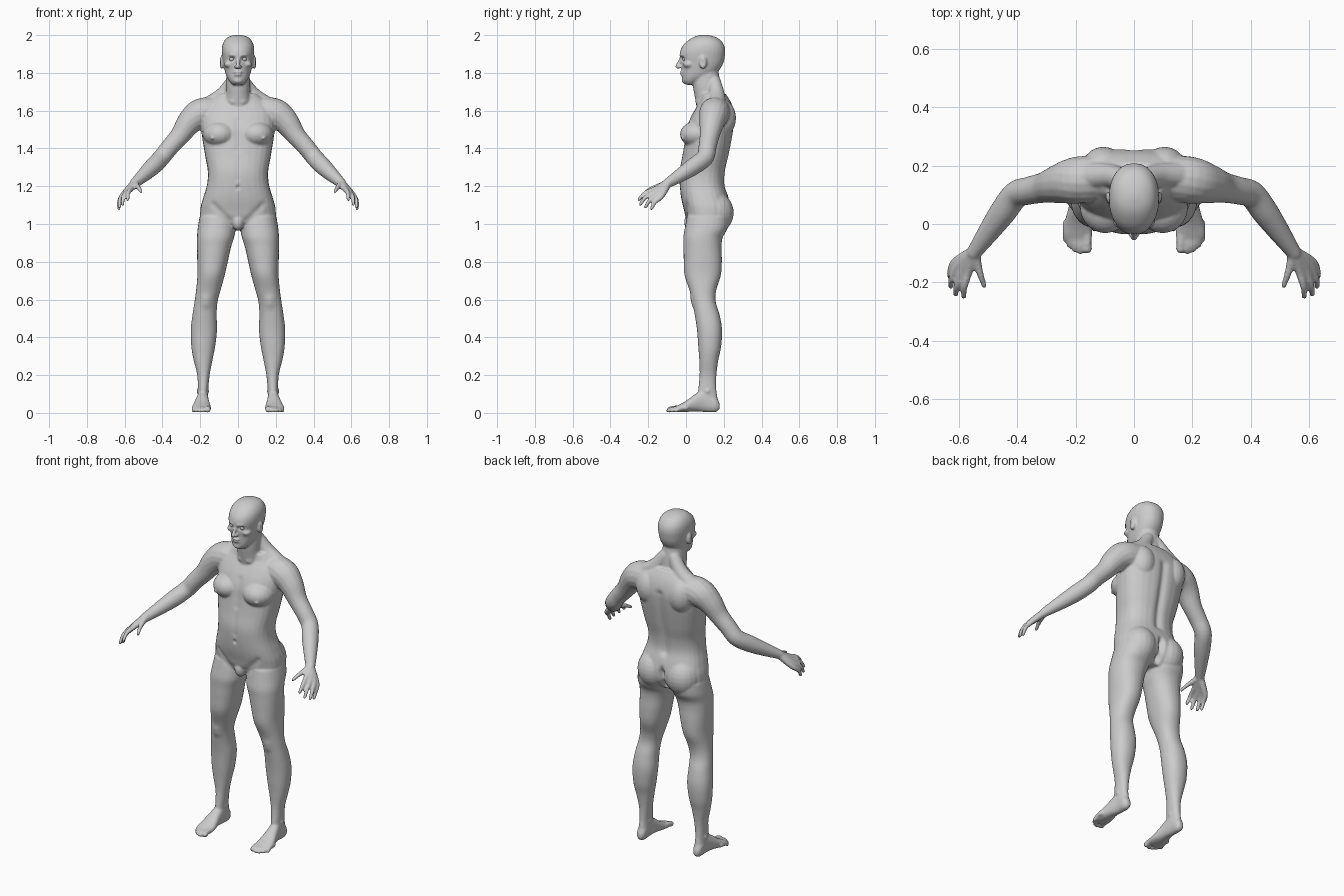
import bpy, bmesh, math
from mathutils import Vector, Matrix

bm = bmesh.new()
SEG = 28


def spline(rows, steps=5):
    """Catmull-Rom interpolation of a list of number rows."""
    out = []
    for i in range(len(rows) - 1):
        a, b, c, d = rows[max(i - 1, 0)], rows[i], rows[i + 1], rows[min(i + 2, len(rows) - 1)]
        for k in range(steps):
            t = k / steps
            out.append([0.5 * (2 * q + (r - p) * t + (2 * p - 5 * q + 4 * r - s) * t * t
                        + (3 * q - p - 3 * r + s) * t ** 3) for p, q, r, s in zip(a, b, c, d)])
    return out + [list(rows[-1])]


def skin(rings):
    """Bridge rings of points and cap both ends."""
    vs = [[bm.verts.new(p) for p in ring] for ring in rings]
    for a, b in zip(vs, vs[1:]):
        for i in range(len(a)):
            j = (i + 1) % len(a)
            bm.faces.new((a[i], a[j], b[j], b[i]))
    bm.faces.new(vs[0])
    bm.faces.new(vs[-1])


def loft(rows, axis='z', side=1, power=2.2):
    """Rows are (position, x0, x1, low, high): superellipse slices along z or y."""
    rings = []
    for t, x0, x1, l0, l1 in spline(rows):
        ring = []
        for i in range(SEG):
            a = 2 * math.pi * i / SEG
            c, s = math.cos(a), math.sin(a)
            x = (x0 + x1) / 2 + (x1 - x0) / 2 * math.copysign(abs(c) ** (2 / power), c)
            w = (l0 + l1) / 2 + (l1 - l0) / 2 * math.copysign(abs(s) ** (2 / power), s)
            ring.append((side * x, w, t) if axis == 'z' else (side * x, t, w))
        rings.append(ring)
    skin(rings)


def ball(c, r, side=1):
    m = Matrix.Translation((side * c[0], c[1], c[2])) @ Matrix.Diagonal((*r, 1))
    bmesh.ops.create_uvsphere(bm, u_segments=20, v_segments=14, radius=1, matrix=m)


def tube(rows, side=1):
    """Round limb through (x, y, z, radius) points with rounded ends."""
    pts = spline(rows)
    ps = [Vector((side * p[0], p[1], p[2])) for p in pts]
    rings = []
    for i, p in enumerate(ps):
        t = (ps[min(i + 1, len(ps) - 1)] - ps[max(i - 1, 0)]).normalized()
        u = t.cross(Vector((0.3, 0.9, 0.2))).normalized()
        v = t.cross(u)
        rings.append([p + pts[i][3] * (u * math.cos(a) + v * math.sin(a))
                      for a in (2 * math.pi * k / 16 for k in range(16))])
    skin(rings)
    for e in (rows[0], rows[-1]):
        ball(e[:3], (e[3],) * 3, side)


def centred(rows):
    return [(z, -w, w, f, b) for z, w, f, b in rows]


# Torso
loft(centred([(.97, .10, .05, .18), (1.02, .19, .005, .225), (1.08, .199, -.012, .237),
              (1.14, .184, -.026, .225), (1.21, .164, -.034, .205), (1.28, .160, -.035, .208),
              (1.36, .174, -.020, .226), (1.44, .187, -.008, .242), (1.50, .195, .0, .252),
              (1.56, .197, .022, .258), (1.61, .185, .05, .25), (1.65, .15, .075, .235),
              (1.69, .10, .08, .21)]), power=2.5)
# Neck
loft(centred([(1.60, .08, .06, .22), (1.68, .066, .045, .192), (1.74, .064, .036, .183),
              (1.82, .06, .04, .17)]))
# Head
loft(centred([(1.737, .028, .0, .045), (1.755, .045, -.016, .08), (1.78, .06, -.02, .13),
              (1.81, .07, -.02, .172), (1.85, .078, -.025, .197), (1.89, .084, -.033, .206),
              (1.92, .086, -.029, .208), (1.95, .082, -.012, .2), (1.978, .067, .02, .178),
              (1.994, .043, .05, .145), (2.002, .012, .085, .108)]))
# Nose, lips and chin
tube([(0, -.025, 1.882, .008), (0, -.036, 1.857, .009), (0, -.045, 1.834, .012)])
ball((0, -.019, 1.804), (.026, .014, .007))
ball((0, -.018, 1.791), (.022, .013, .007))
ball((0, -.004, 1.759), (.026, .019, .017))
# Groin
ball((0, .025, 1.01), (.032, .035, .045))

for s in (1, -1):
    # Nostril, cheekbone and ear
    ball((.012, -.034, 1.831), (.009, .011, .008), s)
    ball((.05, .015, 1.845), (.024, .03, .018), s)
    ball((.086, .09, 1.855), (.013, .02, .035), s)
    # Chest and buttock
    ball((.098, .06, 1.475), (.088, .092, .07), s)
    ball((.137, -.016, 1.455), (.009, .012, .009), s)
    ball((.095, .148, 1.06), (.098, .105, .112), s)
    # Trapezius and shoulder blade
    tube([(.03, .15, 1.75, .036), (.085, .165, 1.678, .042), (.17, .165, 1.615, .05)], s)
    ball((.105, .19, 1.56), (.075, .075, .10), s)
    # Arm
    tube([(.10, .16, 1.595, .078), (.195, .15, 1.585, .081), (.255, .138, 1.54, .068),
          (.307, .125, 1.468, .053), (.36, .114, 1.408, .048), (.405, .10, 1.352, .047),
          (.45, .04, 1.305, .046), (.50, -.03, 1.258, .037), (.548, -.098, 1.215, .026)], s)
    # Fingers, each running from the wrist through the knuckle
    for k, m, t in (((.567, -.162, 1.185), (.581, -.215, 1.165), (.584, -.249, 1.13)),
                    ((.588, -.158, 1.172), (.607, -.212, 1.143), (.610, -.241, 1.105)),
                    ((.604, -.146, 1.160), (.625, -.190, 1.128), (.627, -.214, 1.09)),
                    ((.612, -.130, 1.147), (.630, -.165, 1.115), (.631, -.182, 1.082)),
                    ((.537, -.137, 1.203), (.525, -.178, 1.190), (.513, -.212, 1.172))):
        tube([(.548, -.098, 1.214, .023), (*k, .0155), (*m, .0115), (*t, .0095)], s)
    # Leg
    loft([(1.04, .01, .203, .005, .23), (.98, .012, .213, -.006, .222), (.93, .02, .217, -.014, .195),
          (.88, .036, .217, -.013, .188), (.81, .052, .216, -.012, .19), (.73, .07, .215, -.008, .185),
          (.65, .092, .222, .018, .160), (.59, .108, .230, .034, .157), (.52, .113, .241, .046, .178),
          (.44, .111, .250, .058, .191), (.35, .121, .247, .065, .186), (.28, .135, .235, .070, .171),
          (.20, .150, .216, .072, .161), (.12, .158, .212, .064, .161), (.06, .158, .212, .06, .17),
          (.025, .165, .205, .08, .165)], side=s)
    # Ankle bones
    ball((.186, .115, .115), (.034, .022, .022), s)
    # Foot
    loft([(.178, .172, .2, .02, .05), (.155, .16, .212, .004, .09), (.10, .157, .215, .005, .125),
          (.05, .153, .226, .008, .10), (.0, .145, .240, .005, .064), (-.04, .143, .244, .004, .042),
          (-.066, .15, .225, .006, .03)], 'y', s)
    # Toes
    for x, y, r in ((.160, -.085, .0165), (.184, -.093, .0115), (.203, -.087, .011),
                    (.220, -.073, .011), (.235, -.052, .011)):
        tube([(x, y + .055, .026, r), (x, y + .02, .023, r * .9), (x, y, r + .001, r)], s)

bmesh.ops.recalc_face_normals(bm, faces=bm.faces)
mesh = bpy.data.meshes.new("body")
bm.to_mesh(mesh)
bm.free()
body = bpy.data.objects.new("body", mesh)
bpy.context.collection.objects.link(body)

# Fuse all parts into one smooth skin
rem = body.modifiers.new("fuse", 'REMESH')
rem.mode = 'VOXEL'
rem.voxel_size = .006
smo = body.modifiers.new("smooth", 'SMOOTH')
smo.factor = .5
smo.iterations = 5
dg = bpy.context.evaluated_depsgraph_get()
fused = bpy.data.meshes.new_from_object(body.evaluated_get(dg))
body.modifiers.clear()
body.data = fused
fused.name = "body"

# Sculpt strokes on both sides: start, end, radius, push along the normal
strokes = [
    ((0, .25, 1.56), (0, .205, 1.20), .022, -.014),       # spine
    ((0, .25, 1.11), (0, .20, .98), .016, -.03),          # buttock cleft
    ((0, .01, 1.55), (0, -.02, 1.40), .018, -.006),       # breastbone
    ((0, -.03, 1.38), (0, -.035, 1.24), .014, -.004),     # belly line
    ((0, -.034, 1.195), (0, -.034, 1.19), .009, -.010),   # navel
    ((.03, .05, 1.645), (.17, .08, 1.65), .012, .006),    # collarbone
    ((.028, -.025, 1.874), (.040, -.02, 1.873), .012, -.012),  # eye socket
    ((.018, -.03, 1.893), (.05, -.02, 1.895), .007, .004),     # brow
    ((.0, -.03, 1.798), (.022, -.02, 1.797), .004, -.004),     # mouth
    ((.092, .085, 1.862), (.097, .088, 1.85), .009, -.006),    # ear hollow
    ((.168, .036, .60), (.168, .036, .58), .025, .007),        # kneecap
    ((.13, .0, 1.10), (.05, .0, 1.02), .018, -.006),           # groin crease
]
coords = [v.co.copy() for v in fused.vertices]
normals = [v.normal.copy() for v in fused.vertices]
for a, b, r, push in strokes:
    a, b = Vector(a), Vector(b)
    lo, hi = min(a.z, b.z) - 3 * r, max(a.z, b.z) + 3 * r
    ab = b - a
    for i, c in enumerate(coords):
        if lo < c.z < hi:
            p = Vector((abs(c.x), c.y, c.z))
            t = min(max((p - a).dot(ab) / ab.length_squared, 0), 1)
            d = (p - a - ab * t).length
            if d < 3 * r:
                fused.vertices[i].co += normals[i] * push * math.exp(-(d / r) ** 2)
for f in fused.polygons:
    f.use_smooth = True

# Eyes
for s in (1, -1):
    bpy.ops.mesh.primitive_uv_sphere_add(segments=20, ring_count=12, radius=.013,
                                         location=(s * .033, -.005, 1.873))
    eye = bpy.context.object
    eye.name = "eye"
    bpy.ops.object.shade_smooth()
